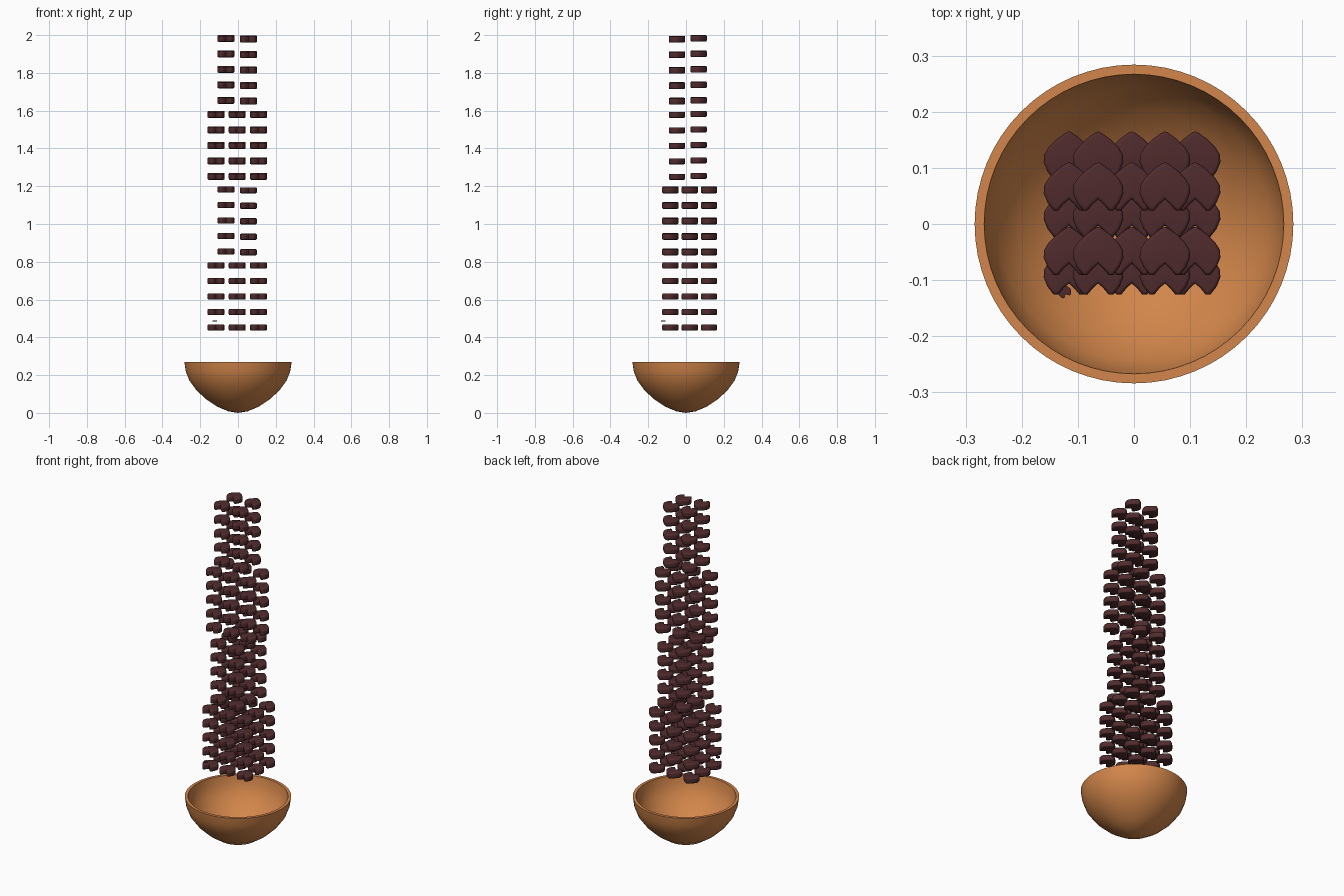
import bpy, bmesh, math

if "Cube" in bpy.data.objects:
    bpy.data.objects.remove(bpy.data.objects["Cube"], do_unlink=True)


def material(name, rgb):
    m = bpy.data.materials.new(name)
    m.use_nodes = True
    m.diffuse_color = (*rgb, 1)
    m.node_tree.nodes["Principled BSDF"].inputs["Base Color"].default_value = (*rgb, 1)
    return m


def add_object(name, mesh):
    ob = bpy.data.objects.new(name, mesh)
    bpy.context.collection.objects.link(ob)
    return ob


def smooth(ob, angle):
    bpy.ops.object.select_all(action="DESELECT")
    ob.select_set(True)
    bpy.context.view_layer.objects.active = ob
    bpy.ops.object.shade_smooth_by_angle(angle=math.radians(angle))


terracotta = material("warm orange clay", (0.65, 0.24, 0.07))
chocolate = material("dark chocolate", (0.08, 0.024, 0.026))

# Bowl: lathe of an outer and inner profile
outer = [(0, 0), (.05, .008), (.11, .033), (.17, .073), (.22, .12),
         (.258, .172), (.277, .222), (.284, .27)]
inner = [(r * .94, .016 + z * .94) for r, z in outer]
inner[-1] = (.267, .27)
bm = bmesh.new()
verts = [bm.verts.new((r, 0, z)) for r, z in outer + inner[::-1]]
edges = [bm.edges.new(pair) for pair in zip(verts, verts[1:])]
bmesh.ops.spin(bm, geom=verts + edges, cent=(0, 0, 0), axis=(0, 0, 1),
               angle=math.tau, steps=64, use_duplicate=False)
bmesh.ops.remove_doubles(bm, verts=bm.verts[:], dist=.0005)
bmesh.ops.recalc_face_normals(bm, faces=bm.faces[:])
mesh = bpy.data.meshes.new("bowl")
bm.to_mesh(mesh)
bm.free()
mesh.materials.append(terracotta)
smooth(add_object("bowl", mesh), 40)

# Heart chip: mirrored outline, extruded and rounded at its rims
half = [(.007, .042), (.022, .031), (.036, .017), (.044, .004), (.045, -.010),
        (.038, -.027), (.027, -.041), (.019, -.041), (.009, -.029)]
outline = [(0, .045)] + half + [(0, -.021)] + [(-x, y) for x, y in half[::-1]]
thick = .032
bm = bmesh.new()
base = bm.faces.new([bm.verts.new((x, y, -thick / 2)) for x, y in outline])
ext = bmesh.ops.extrude_face_region(bm, geom=[base])
top_verts = [g for g in ext["geom"] if isinstance(g, bmesh.types.BMVert)]
bmesh.ops.translate(bm, verts=top_verts, vec=(0, 0, thick))
bmesh.ops.recalc_face_normals(bm, faces=bm.faces[:])
rims = [e for e in bm.edges if abs(e.verts[0].co.z - e.verts[1].co.z) < .001]
bmesh.ops.bevel(bm, geom=rims, offset=.006, segments=3, profile=.5, affect="EDGES")
heart = bpy.data.meshes.new("heart_chip")
bm.to_mesh(heart)
bm.free()
heart.materials.append(chocolate)

# Four stacked blocks of five layers, alternating the grid size
x_rows = {3: (-.116, -.004, .109), 2: (-.064, .055)}
y_rows = {3: (-.085, .018, .120), 2: (-.050, .065)}
first = None
for block, (nx, ny) in enumerate([(3, 3), (2, 3), (3, 2), (2, 2)]):
    for layer in range(5):
        z = .452 + block * .4005 + layer * .082
        for i, x in enumerate(x_rows[nx]):
            for j, y in enumerate(y_rows[ny]):
                # Even grids are slightly staggered in height
                dz = (.002 - .004 * i if nx == 2 else 0) + (.005 * j - .003 if ny == 2 else 0)
                ob = add_object(f"heart_chip_{block}_{layer}_{i}_{j}", heart)
                ob.location = (x, y, min(z + dz, 2 - thick / 2))
                first = first or ob
smooth(first, 50)

# Small loose crumb near the lowest layer
crumb = add_object("small_crumb", heart)
crumb.location = (-.124, -.12, .486)
crumb.scale = (.26, .26, .2)
crumb.rotation_euler.z = math.radians(25)
